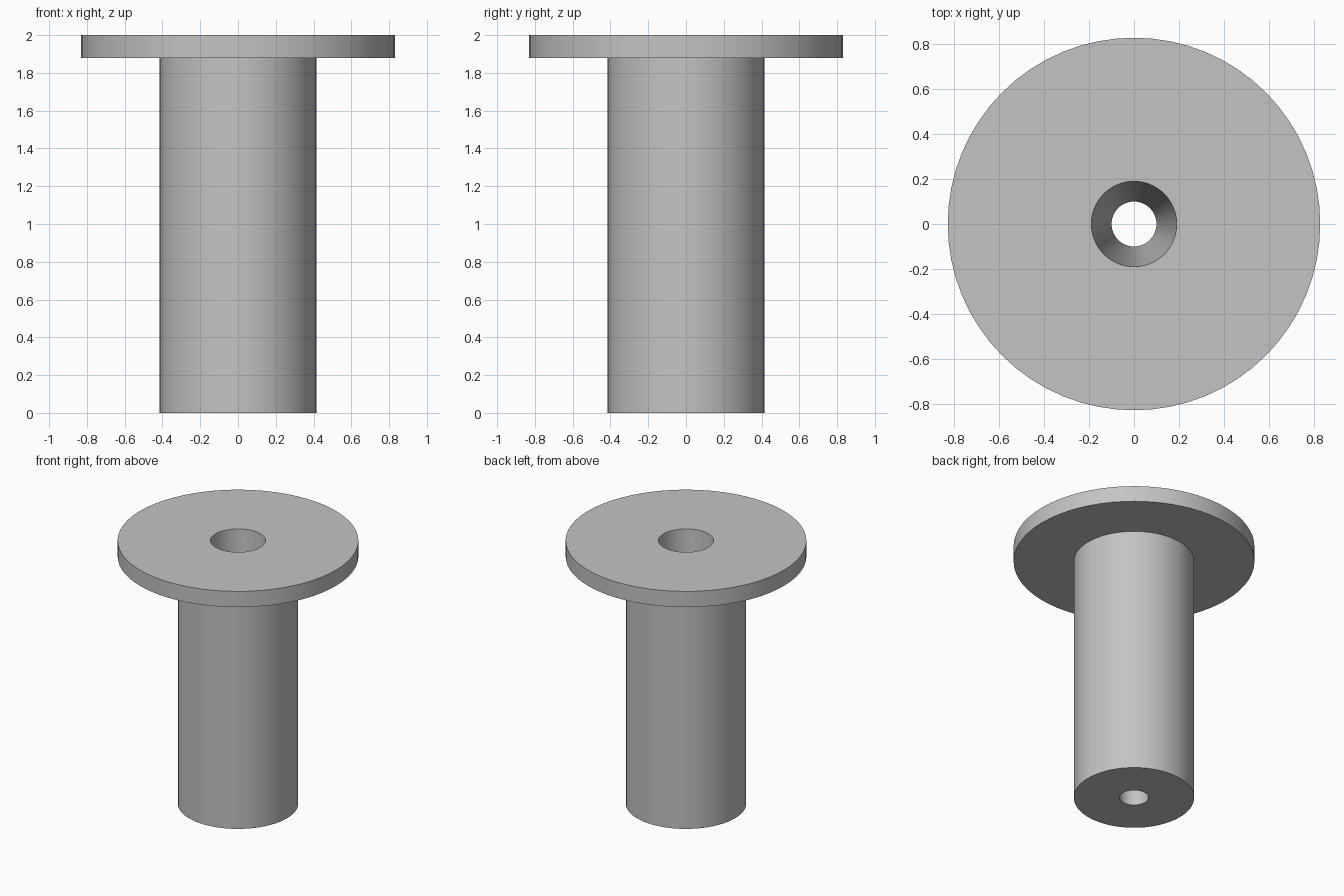
import bpy
import math

SEGMENTS = 64

cube = bpy.data.objects.get("Cube")
if cube:
    bpy.data.objects.remove(cube, do_unlink=True)

# Single plain grey material
grey = bpy.data.materials.new("plain_grey")
grey.use_nodes = True
colour = (0.55, 0.55, 0.55, 1.0)
grey.diffuse_color = colour
grey.node_tree.nodes["Principled BSDF"].inputs["Base Color"].default_value = colour


def lathe(name, profile):
    """Revolve a closed (radius, height) profile around z."""
    count = len(profile)
    verts, faces = [], []
    for s in range(SEGMENTS):
        angle = 2 * math.pi * s / SEGMENTS
        verts += [(r * math.cos(angle), r * math.sin(angle), z) for r, z in profile]
        here, there = s * count, (s + 1) % SEGMENTS * count
        for i in range(count):
            j = (i + 1) % count
            faces.append((here + i, there + i, there + j, here + j))
    mesh = bpy.data.meshes.new(name)
    mesh.from_pydata(verts, [], faces)
    mesh.materials.append(grey)
    obj = bpy.data.objects.new(name, mesh)
    bpy.context.collection.objects.link(obj)
    bpy.ops.object.select_all(action="DESELECT")
    obj.select_set(True)
    bpy.context.view_layer.objects.active = obj
    bpy.ops.object.shade_smooth_by_angle(angle=math.radians(30))
    return obj


# Flanged sleeve: shaft, wide top disc and tapered through-hole
lathe("flanged_sleeve", [
    (0.10, 0.0),    # bottom of the hole
    (0.415, 0.0),   # foot of the shaft
    (0.415, 1.88),  # underside of the flange
    (0.83, 1.88),
    (0.83, 2.0),    # flange rim
    (0.19, 2.0),    # wide mouth of the hole
])
